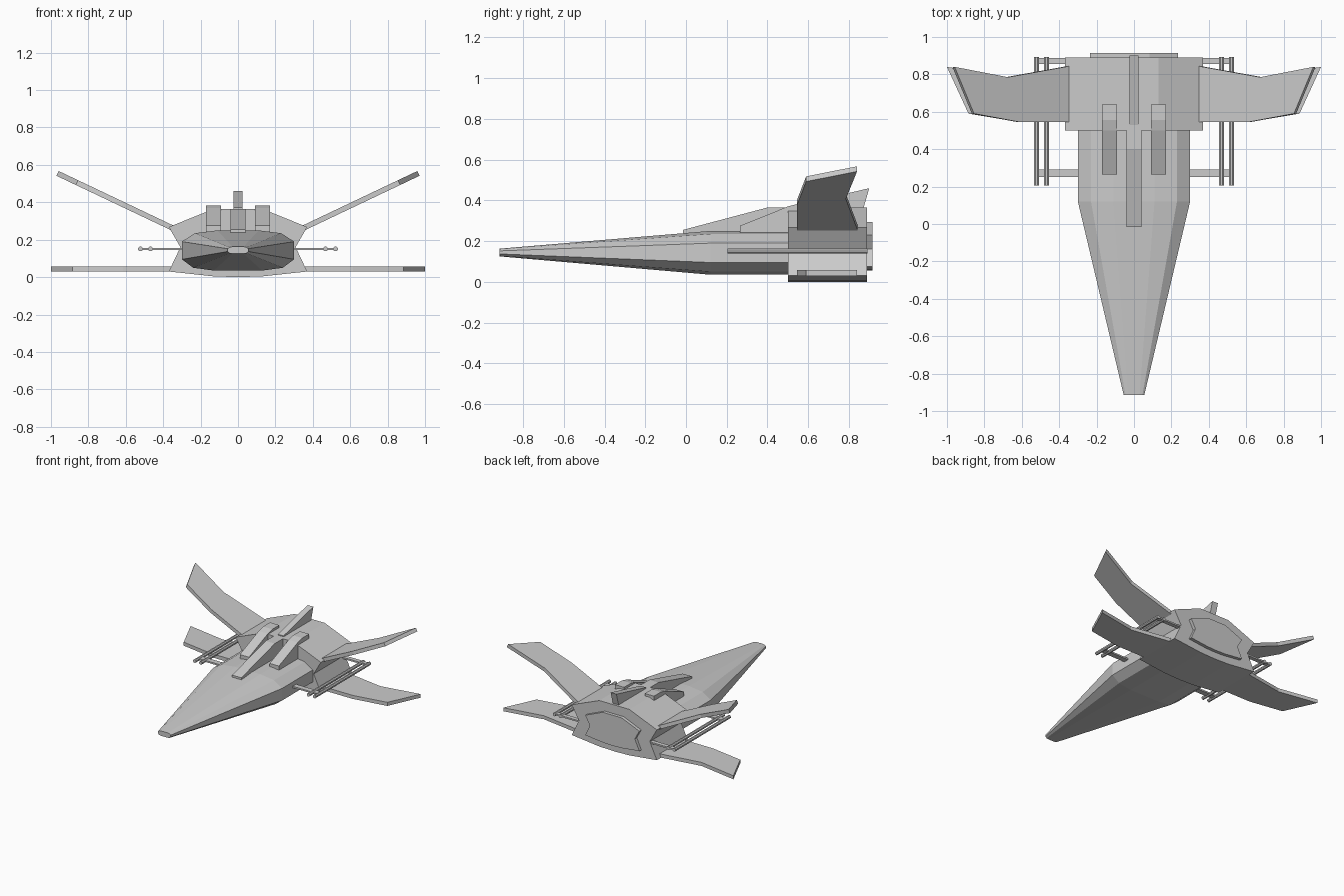
import bpy, bmesh
from math import radians, cos, sin, pi

if "Cube" in bpy.data.objects:
    bpy.data.objects.remove(bpy.data.objects["Cube"])


def loft(name, rings, mirror=False):
    """Solid skinned through matching closed rings of 3D points."""
    bm = bmesh.new()
    loops = [[bm.verts.new(p) for p in r] for r in rings]
    n = len(loops[0])
    for a, b in zip(loops, loops[1:]):
        for i in range(n):
            j = (i + 1) % n
            bm.faces.new((a[i], a[j], b[j], b[i]))
    bm.faces.new(loops[0])
    bm.faces.new(loops[-1])
    bmesh.ops.recalc_face_normals(bm, faces=bm.faces)
    me = bpy.data.meshes.new(name)
    bm.to_mesh(me)
    bm.free()
    ob = bpy.data.objects.new(name, me)
    bpy.context.collection.objects.link(ob)
    if mirror:
        m = ob.modifiers.new("mirror", 'MIRROR')
        m.use_mirror_merge = False
    return ob


def both(half):
    """Complete a right-half outline (top to bottom) with its left half."""
    return half + [(-x, z) for x, z in reversed(half)]


def at_y(outline, y, sx=1, sz=1, dz=0):
    return [(x * sx, y, z * sz + dz) for x, z in outline]


def side_profile(name, pts, x0, x1, mirror=False):
    return loft(name, [[(x, y, z) for y, z in pts] for x in (x0, x1)], mirror)


def box(name, x, y, z, mirror=False):
    pts = [(y[0], z[0]), (y[1], z[0]), (y[1], z[1]), (y[0], z[1])]
    return side_profile(name, pts, x[0], x[1], mirror)


# Tapered faceted fuselage
hull = both([(0.11, 0.25), (0.23, 0.235), (0.30, 0.19),
             (0.30, 0.095), (0.24, 0.05), (0.13, 0.035)])
tip = both([(0.03, 0.163), (0.045, 0.16), (0.055, 0.152),
            (0.055, 0.137), (0.045, 0.128), (0.03, 0.125)])
loft("fuselage", [at_y(tip, -0.915), at_y(hull, 0.12), at_y(hull, 0.52)])

# Rear engine block with pinched waist, and its raised back plate
block = both([(0.13, 0.365), (0.37, 0.268), (0.308, 0.16), (0.37, 0.03), (0.13, 0.004)])
block = block[:5] + [(0, 0)] + block[5:]
loft("engine_block", [at_y(block, 0.50), at_y(block, 0.89)])
loft("back_plate", [at_y(block, y, 0.635, 0.657, 0.055) for y in (0.88, 0.915)])

# Swept wings: same outline, flat below and raised above
plan = [(-0.01, 0.545), (0.29, 0.545), (0.56, 0.59),
        (0.675, 0.84), (0.36, 0.785), (-0.01, 0.845)]
for name, x0, z0, deg in (("lower_wing", 0.325, 0.043, 0), ("upper_wing", 0.355, 0.265, 25.4)):
    c, s = cos(radians(deg)), sin(radians(deg))
    loft(name, [[(x0 + d * c - t * s, y, z0 + d * s + t * c) for d, y in plan]
                for t in (-0.014, 0.014)], True)

# Top fairings and tail fin
side_profile("centre_fairing", [(-0.015, 0.235), (-0.015, 0.255), (0.40, 0.365),
                                (0.52, 0.365), (0.52, 0.235)], -0.04, 0.04)
side_profile("side_fairing", [(0.265, 0.23), (0.265, 0.275), (0.50, 0.37), (0.555, 0.384),
                              (0.64, 0.384), (0.64, 0.32), (0.50, 0.23)], 0.09, 0.17, True)
side_profile("tail_fin", [(0.53, 0.34), (0.53, 0.372), (0.90, 0.46), (0.865, 0.34)],
             -0.025, 0.025)

# Twin side rails and their cross bars
for name, xc in (("inner_rail", 0.468), ("outer_rail", 0.521)):
    ring = [(xc + 0.0135 * cos(k * pi / 4 + pi / 8), 0.151 + 0.0135 * sin(k * pi / 4 + pi / 8))
            for k in range(8)]
    loft(name, [at_y(ring, 0.205), at_y(ring, 0.892)], True)
box("front_cross_bar", (0.28, 0.52), (0.25, 0.292), (0.145, 0.157), True)
box("rear_cross_bar", (0.28, 0.52), (0.855, 0.888), (0.145, 0.157), True)
